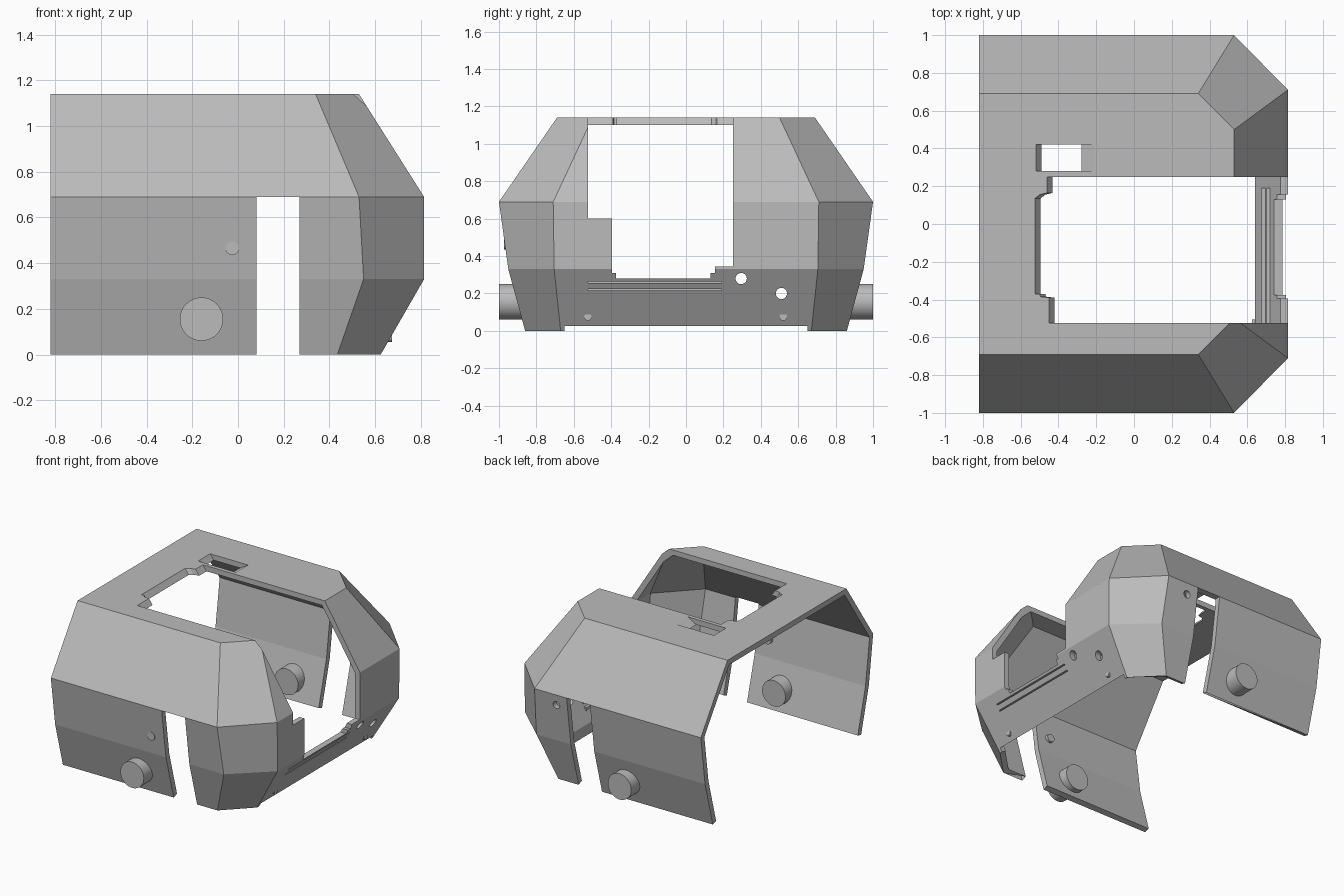
import bpy, bmesh, math
from mathutils import Matrix, Vector

cube = bpy.data.objects.get("Cube")
if cube:
    bpy.data.objects.remove(cube, do_unlink=True)

grey = bpy.data.materials.new("plain grey")
grey.use_nodes = True
colour = (0.5, 0.5, 0.5, 1)
grey.diffuse_color = colour
grey.node_tree.nodes["Principled BSDF"].inputs["Base Color"].default_value = colour


def finish(name, bm):
    bmesh.ops.recalc_face_normals(bm, faces=bm.faces)
    mesh = bpy.data.meshes.new(name)
    bm.to_mesh(mesh)
    bm.free()
    mesh.materials.append(grey)
    ob = bpy.data.objects.new(name, mesh)
    bpy.context.collection.objects.link(ob)
    return ob


def loft(name, loops, cap_start=True, closed=True):
    """Skin a series of matching point loops and cap the ends."""
    bm = bmesh.new()
    rows = [[bm.verts.new(p) for p in loop] for loop in loops]
    n = len(rows[0])
    for a, b in zip(rows, rows[1:]):
        for i in range(n if closed else n - 1):
            j = (i + 1) % n
            bm.faces.new((a[i], a[j], b[j], b[i]))
    if cap_start:
        bm.faces.new(rows[0])
    bm.faces.new(rows[-1])
    return finish(name, bm)


def box(name, x, y, z):
    return loft(name, [[(x[0], y[0], h), (x[1], y[0], h), (x[1], y[1], h), (x[0], y[1], h)] for h in z])


def rod(name, axis, centre, radius, length, sides=32):
    bm = bmesh.new()
    turn = Vector((0, 0, 1)).rotation_difference(Vector(axis)).to_matrix().to_4x4()
    bmesh.ops.create_cone(bm, cap_ends=True, segments=sides, radius1=radius, radius2=radius,
                          depth=length, matrix=Matrix.Translation(centre) @ turn)
    return finish(name, bm)


def apply(ob, kind, **settings):
    mod = ob.modifiers.new(kind, kind)
    for key, value in settings.items():
        setattr(mod, key, value)
    bpy.context.view_layer.objects.active = ob
    bpy.ops.object.modifier_apply(modifier=mod.name)


def cut(ob, cutter):
    cutter.hide_render = True
    apply(ob, 'BOOLEAN', operation='DIFFERENCE', solver='EXACT', object=cutter)
    bpy.data.objects.remove(cutter, do_unlink=True)


# Faceted shell: height, half width, nose x, corner x, corner y
BACK = -0.82
rings = [(0, 0.86, 0.625, 0.435, 0.67),
         (0.33, 0.95, 0.815, 0.55, 0.705),
         (0.69, 1.0, 0.815, 0.53, 0.71),
         (1.14, 0.69, 0.53, 0.34, 0.50)]
shell = loft("shell", [[(BACK, -w, z), (cx, -w, z), (nose, -cy, z),
                        (nose, cy, z), (cx, w, z), (BACK, w, z)]
                       for z, w, nose, cx, cy in rings], cap_start=False, closed=False)
# make the wall normals point outward, then thicken inward
if max(shell.data.polygons, key=lambda p: p.center.z).normal.z < 0:
    shell.data.flip_normals()
apply(shell, 'SOLIDIFY', thickness=0.04, offset=-1, use_even_offset=True)

# Gap through both side walls
cut(shell, box("gap_cutter", (0.08, 0.27), (-1.2, 1.2), (-0.1, 0.69)))

# Stepped roof opening with a slanted rear edge
outline = [(-0.45, -0.525), (-0.45, -0.39), (-0.495, -0.385), (-0.5, -0.37), (-0.525, -0.37),
           (-0.525, 0.135), (-0.5, 0.155), (-0.46, 0.165), (-0.46, 0.25), (0.9, 0.25), (0.9, -0.525)]
cut(shell, loft("roof_cutter", [[(x + (1.14 - z) * 0.75, y, z) for x, y in outline]
                                for z in (1.05, 1.2)]))

# Stepped nose opening
steps = [(-0.525, 1.3), (-0.525, 0.60), (-0.395, 0.60), (-0.395, 0.31), (-0.375, 0.31), (-0.375, 0.28),
         (0.13, 0.28), (0.13, 0.31), (0.155, 0.31), (0.155, 0.345), (0.25, 0.345), (0.25, 1.3)]
cut(shell, loft("nose_cutter", [[(x, y, z) for y, z in steps] for x in (0.4, 1.2)]))

# Roof pocket with ramped ends
cut(shell, loft("pocket_cutter", [[(a, 0.28, z), (b, 0.28, z), (b, 0.42, z), (a, 0.42, z)]
                                  for z, a, b in ((1.08, -0.475, -0.315), (1.16, -0.535, -0.175))]))

# Trimmed lower edge of the nose
cut(shell, box("trim_cutter", (0.3, 0.64), (-0.65, 0.65), (-0.1, 0.15)))

# Screw holes and thin grooves
for y, z in ((0.295, 0.28), (0.51, 0.20)):
    cut(shell, rod("hole_cutter", (1, 0, 0), (0.75, y, z), 0.03, 0.4))
cut(shell, rod("hole_cutter", (0, 1, 0), (0.36, 0.97, 0.61), 0.027, 0.2))
for z in (0.26, 0.22):
    nose = 0.625 + 0.19 * z / 0.33
    cut(shell, box("groove_cutter", (nose - 0.02, 0.9), (-0.525, 0.19), (z - 0.004, z + 0.004)))

# Ribs inside the nose
for i, z in enumerate((0.19, 0.235)):
    x = 0.58 + 0.19 * z / 0.33
    box(f"inner_rib_{i + 1}", (x - 0.015, x + 0.02), (-0.525, 0.19), (z - 0.012, z + 0.012))

# Side pegs passing through the walls
for side, name in ((-1, "front"), (1, "back")):
    rod(f"{name}_peg", (0, 1, 0), (-0.16, side * 0.895, 0.155), 0.095, 0.21, 48)
rod("small_front_peg", (0, 1, 0), (-0.025, -0.94, 0.465), 0.03, 0.068, 24)

# Small pegs on the nose
for y in (-0.525, 0.52):
    rod("nose_peg", (1, 0, 0), (0.65, y, 0.075), 0.02, 0.05, 24)

# Smooth round parts, keep edges crisp
for ob in bpy.context.scene.objects:
    if ob.type == 'MESH' and "peg" in ob.name:
        bpy.ops.object.select_all(action='DESELECT')
        ob.select_set(True)
        bpy.context.view_layer.objects.active = ob
        bpy.ops.object.shade_smooth_by_angle(angle=math.radians(30))
